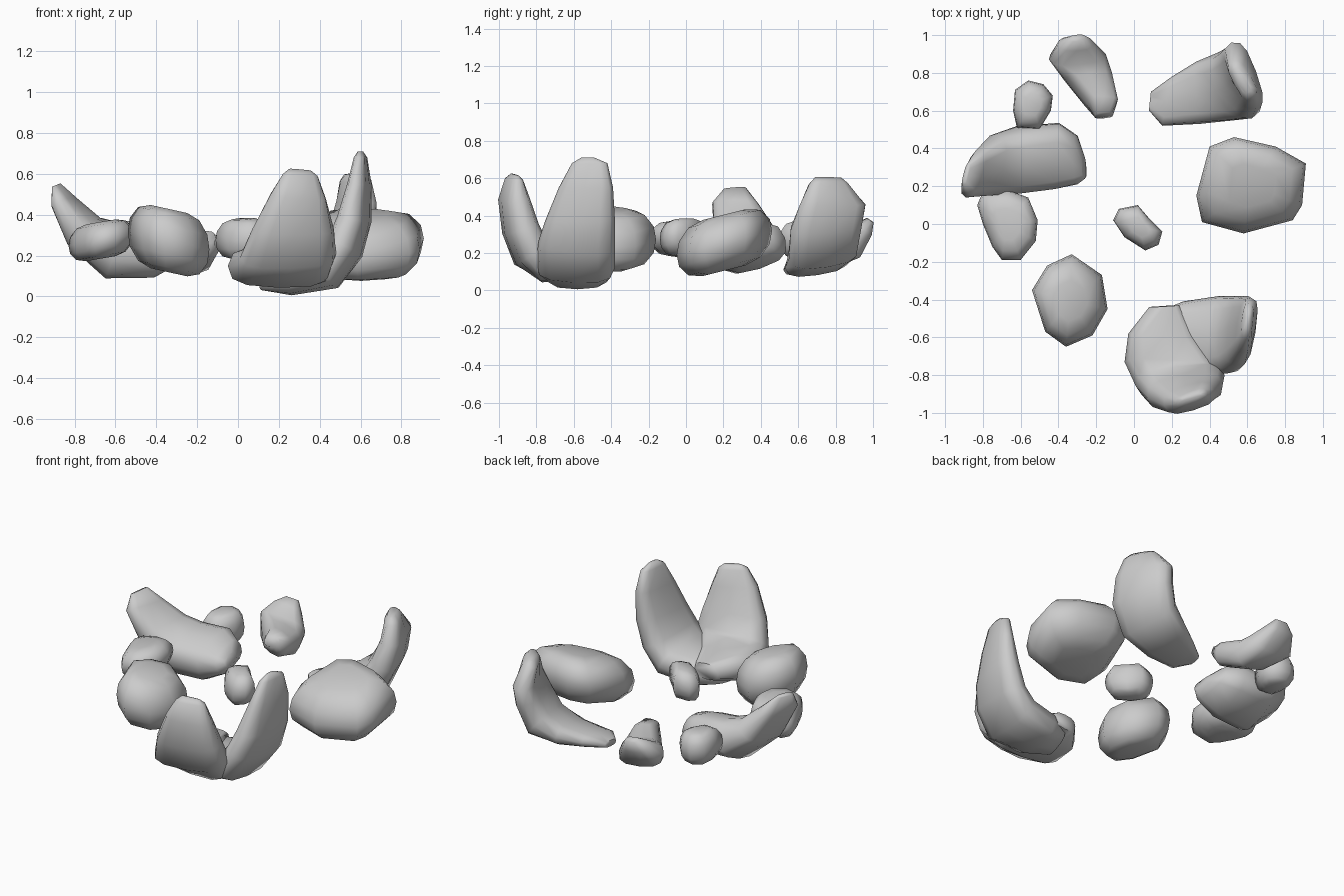
import bpy, bmesh, math
from mathutils import Vector


def finish(name, rings):
    """Skin a stack of equal rings, cap both ends and smooth the result."""
    bm = bmesh.new()
    loops = [[bm.verts.new(p) for p in r] for r in rings]
    n = len(loops[0])
    for a, b in zip(loops, loops[1:]):
        for i in range(n):
            j = (i + 1) % n
            bm.faces.new((a[i], a[j], b[j], b[i]))
    bm.faces.new(loops[0][::-1])
    bm.faces.new(loops[-1])
    bmesh.ops.recalc_face_normals(bm, faces=bm.faces)
    me = bpy.data.meshes.new(name)
    bm.to_mesh(me)
    bm.free()
    ob = bpy.data.objects.new(name, me)
    bpy.context.collection.objects.link(ob)
    bpy.ops.object.select_all(action='DESELECT')
    ob.select_set(True)
    bpy.context.view_layer.objects.active = ob
    bpy.ops.object.shade_smooth_by_angle(angle=math.radians(70))


def power(v, e):
    return math.copysign(abs(v) ** e, v)


def slab(name, sections, sides=12):
    """Curved rock: each section is (edge, opposite edge, half thickness)."""
    secs = [(Vector(p), Vector(q), t) for p, q, t in sections]
    mids = [(p + q) / 2 for p, q, t in secs]
    rings = []
    for k, (p, q, t) in enumerate(secs):
        tangent = mids[min(k + 1, len(mids) - 1)] - mids[max(k - 1, 0)]
        half = (q - p) / 2
        normal = tangent.cross(half).normalized() * t
        ring = []
        for i in range(sides):
            a = 2 * math.pi * i / sides
            ring.append(mids[k] + half * power(math.cos(a), 0.7)
                        + normal * power(math.sin(a), 0.7))
        rings.append(ring)
    finish(name, rings)


def boulder(name, outline, z, h, sx=0, sy=0):
    """Rounded rock from its top outline, mid height, half height and tilt."""
    cx = sum(p[0] for p in outline) / len(outline)
    cy = sum(p[1] for p in outline) / len(outline)
    rings = []
    for s, f in ((.45, -1), (.75, -.85), (.95, -.45), (1, 0),
                 (.95, .45), (.75, .85), (.45, 1)):
        rings.append([(cx + s * (x - cx), cy + s * (y - cy),
                       z + h * f + s * (sx * (x - cx) + sy * (y - cy)))
                      for x, y in outline])
    finish(name, rings)


# Tall front rocks
slab("front_tall_rock", [
    ((.08, -.44, .15), (.24, -.43, .15), .05),
    ((-.03, -.58, .15), (.34, -.60, .14), .09),
    ((-.05, -.73, .15), (.46, -.76, .14), .105),
    ((.01, -.86, .19), (.48, -.80, .21), .10),
    ((.07, -.92, .33), (.47, -.85, .33), .09),
    ((.16, -.96, .50), (.43, -.88, .48), .07),
    ((.22, -.95, .60), (.39, -.89, .59), .035),
    ((.25, -.93, .625), (.36, -.90, .615), .012)])
slab("front_side_rock", [
    ((.10, -.66, .07), (.14, -.46, .10), .05),
    ((.24, -.75, .10), (.26, -.41, .10), .095),
    ((.42, -.80, .14), (.46, -.38, .12), .10),
    ((.50, -.79, .26), (.55, -.38, .22), .085),
    ((.54, -.75, .38), (.60, -.38, .38), .075),
    ((.57, -.68, .55), (.62, -.39, .55), .05),
    ((.59, -.61, .68), (.61, -.42, .68), .03),
    ((.595, -.56, .71), (.605, -.49, .71), .012)])

# Curved rocks on the left and at the back
slab("left_curved_rock", [
    ((-.905, .20, .54), (-.875, .32, .55), .015),
    ((-.89, .14, .46), (-.81, .39, .46), .05),
    ((-.79, .15, .30), (-.72, .47, .34), .09),
    ((-.62, .17, .17), (-.60, .51, .28), .125),
    ((-.42, .19, .17), (-.40, .53, .28), .115),
    ((-.30, .21, .21), (-.31, .47, .27), .07),
    ((-.26, .24, .24), (-.27, .36, .26), .03)])
slab("back_right_curved_rock", [
    ((.08, .60, .12), (.09, .70, .12), .02),
    ((.15, .52, .11), (.20, .78, .14), .04),
    ((.35, .53, .12), (.33, .86, .17), .065),
    ((.54, .55, .17), (.45, .91, .23), .10),
    ((.625, .56, .32), (.50, .94, .36), .085),
    ((.645, .61, .46), (.515, .96, .46), .07),
    ((.63, .66, .57), (.52, .86, .57), .05),
    ((.61, .69, .605), (.53, .83, .60), .025)])
slab("back_left_rock", [
    ((-.21, .57, .29), (-.11, .58, .29), .035),
    ((-.26, .65, .28), (-.09, .64, .23), .075),
    ((-.37, .77, .25), (-.12, .80, .18), .09),
    ((-.45, .87, .27), (-.15, .90, .23), .08),
    ((-.40, .95, .34), (-.22, .96, .32), .05),
    ((-.34, .98, .38), (-.26, .99, .37), .02)])

# Rounded boulders
boulder("small_back_boulder", [
    (-.64, .60), (-.62, .51), (-.50, .50), (-.44, .60), (-.43, .68),
    (-.48, .74), (-.56, .76), (-.63, .71)], .27, .10)
boulder("left_boulder", [
    (-.83, .10), (-.80, .0), (-.75, -.12), (-.70, -.19), (-.60, -.19),
    (-.52, -.09), (-.51, .02), (-.56, .14), (-.67, .18), (-.80, .17)],
    .275, .09, .17)
boulder("front_left_boulder", [
    (-.54, -.35), (-.46, -.22), (-.33, -.16), (-.17, -.27), (-.14, -.45),
    (-.22, -.59), (-.36, -.65), (-.47, -.57)], .273, .155, -.22)
boulder("centre_boulder", [
    (-.11, .02), (-.08, .08), (.02, .10), (.08, .03), (.15, -.04),
    (.13, -.11), (.06, -.14), (-.05, -.07)], .285, .095, .1, .1)
boulder("right_boulder", [
    (.33, .15), (.36, .01), (.58, -.05), (.84, .02), (.89, .10), (.91, .32),
    (.75, .41), (.53, .46), (.40, .41)], .255, .15, 0, .25)
